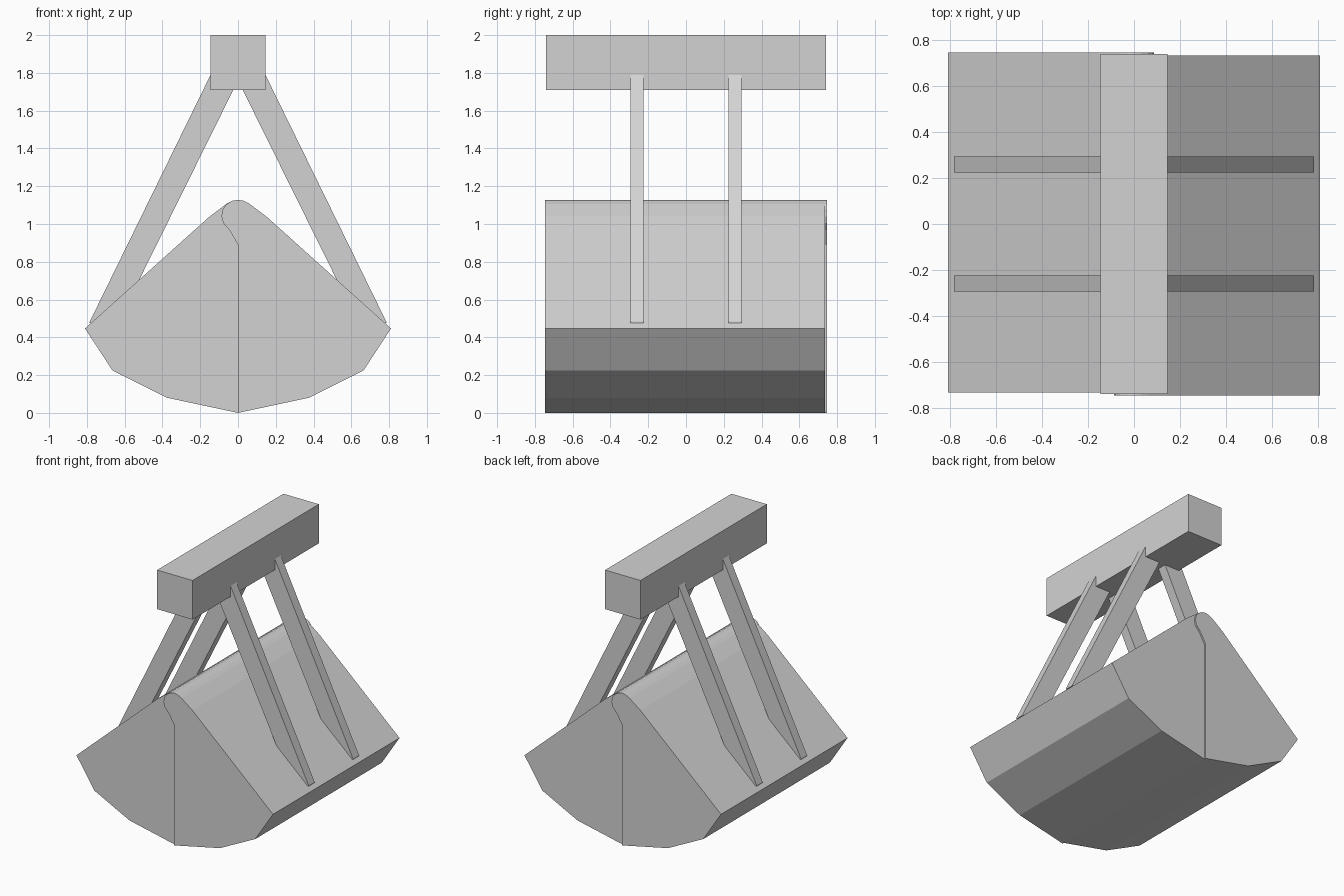
import bpy, bmesh, math
from mathutils import Matrix

cube = bpy.data.objects.get("Cube")
if cube:
    bpy.data.objects.remove(cube, do_unlink=True)

grey = bpy.data.materials.new("light_grey")
grey.use_nodes = True
grey.diffuse_color = (0.65, 0.65, 0.65, 1)
grey.node_tree.nodes["Principled BSDF"].inputs["Base Color"].default_value = (0.65, 0.65, 0.65, 1)


def prism(name, profile, y0, y1, turned=False):
    """Extrude an x-z profile from y0 to y1; turned spins it half way round z."""
    bm = bmesh.new()
    face = bm.faces.new([bm.verts.new((x, y0, z)) for x, z in profile])
    out = bmesh.ops.extrude_face_region(bm, geom=[face])["geom"]
    verts = [v for v in out if isinstance(v, bmesh.types.BMVert)]
    bmesh.ops.translate(bm, vec=(0, y1 - y0, 0), verts=verts)
    if turned:
        bm.transform(Matrix.Rotation(math.pi, 4, "Z"))
    bmesh.ops.recalc_face_normals(bm, faces=bm.faces)
    mesh = bpy.data.meshes.new(name)
    bm.to_mesh(mesh)
    bm.free()
    mesh.materials.append(grey)
    obj = bpy.data.objects.new(name, mesh)
    bpy.context.collection.objects.link(obj)
    return obj


# Half bucket with a rounded hinge lip that overlaps the other half
shell = [(0, 0), (0.375, 0.08), (0.665, 0.225), (0.81, 0.447), (0.15, 1.04),
         (0.06, 1.107), (0.03, 1.123), (0, 1.128), (-0.03, 1.123), (-0.062, 1.104),
         (-0.082, 1.075), (-0.088, 1.04), (-0.078, 1.005), (-0.045, 0.967), (0, 0.89)]

# Slanted support arm, its ends buried in the beam and the bucket
arm = [(0.10, 1.882), (0.785, 0.483), (0.785, 0.475), (0.68, 0.475),
       (0.52, 0.71), (0, 1.76)]

for side, turned in (("left", False), ("right", True)):
    prism(f"{side}_bucket_shell", shell, -0.747, 0.735, turned)
    for place, y in (("front", -0.26), ("back", 0.26)):
        yc = -y if turned else y
        prism(f"{side}_{place}_arm", arm, yc - 0.035, yc + 0.035, turned)

# Top beam
prism("top_beam", [(-0.145, 1.71), (0.145, 1.71), (0.145, 2), (-0.145, 2)], -0.74, 0.74)
